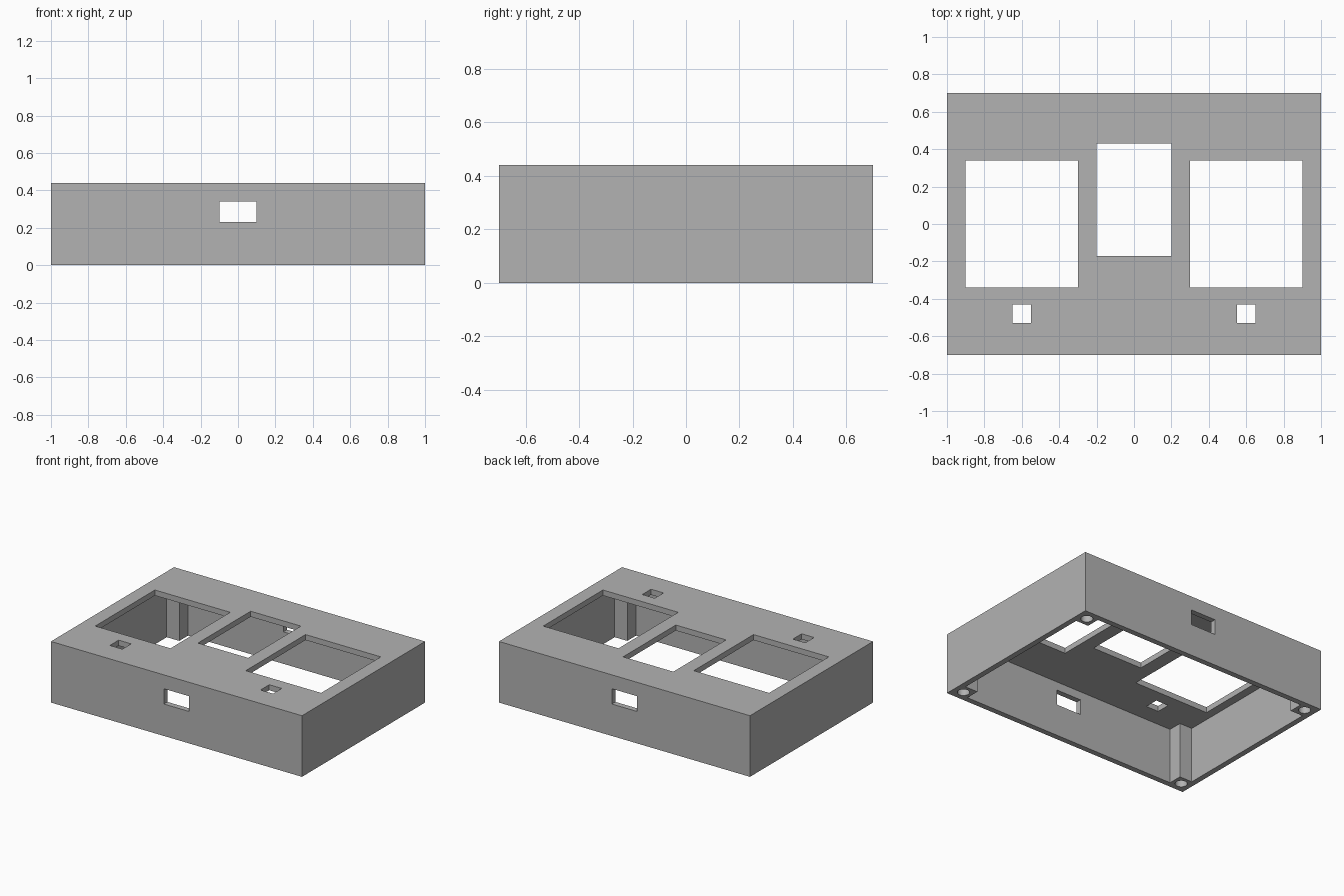
import bpy, bmesh
from mathutils import Matrix, Vector

old = bpy.data.objects.get("Cube")
if old:
    bpy.data.objects.remove(old, do_unlink=True)

W, D, H = 1.0, 0.7, 0.44      # half width, half depth, height
WALL, POST = 0.04, 0.14       # wall thickness, corner post reach
OVER = 0.1                    # cutter overshoot

grey = bpy.data.materials.new("plain grey")
grey.use_nodes = True
colour = (0.45, 0.45, 0.45, 1)
grey.diffuse_color = colour
grey.node_tree.nodes["Principled BSDF"].inputs["Base Color"].default_value = colour


def make_object(name, bm):
    bmesh.ops.recalc_face_normals(bm, faces=bm.faces)
    mesh = bpy.data.meshes.new(name)
    bm.to_mesh(mesh)
    bm.free()
    mesh.materials.append(grey)
    obj = bpy.data.objects.new(name, mesh)
    bpy.context.collection.objects.link(obj)
    return obj


def box(name, x, y, z):
    """Box from (low, high) ranges on each axis."""
    lo, hi = (Vector(c) for c in zip(x, y, z))
    bm = bmesh.new()
    bmesh.ops.create_cube(bm, size=1, matrix=Matrix.Translation((lo + hi) / 2)
                          @ Matrix.Diagonal((*(hi - lo), 1)))
    return make_object(name, bm)


def prism(name, points, z0, z1):
    bm = bmesh.new()
    face = bm.faces.new([bm.verts.new((x, y, z0)) for x, y in points])
    new = bmesh.ops.extrude_face_region(bm, geom=[face])["geom"]
    verts = [v for v in new if isinstance(v, bmesh.types.BMVert)]
    bmesh.ops.translate(bm, verts=verts, vec=(0, 0, z1 - z0))
    return make_object(name, bm)


def cylinder(name, x, y, radius, z0, z1):
    bm = bmesh.new()
    bmesh.ops.create_cone(bm, cap_ends=True, segments=32, radius1=radius,
                          radius2=radius, depth=z1 - z0,
                          matrix=Matrix.Translation((x, y, (z0 + z1) / 2)))
    return make_object(name, bm)


# Solid case block
case = box("enclosure_case", (-W, W), (-D, D), (0, H))

# Cavity open at the bottom, notched at the corners to leave the screw posts
ix, iy, px, py = W - WALL, D - WALL, W - POST, D - POST
cavity = [(ix, -py), (ix, py), (px, py), (px, iy), (-px, iy), (-px, py),
          (-ix, py), (-ix, -py), (-px, -py), (-px, -iy), (px, -iy), (px, -py)]
cutters = [prism("cavity_cutter", cavity, -OVER, H - WALL)]

# Top openings: centre window, then side windows and small button holes
top = (H - WALL - 0.02, H + OVER)
cutters.append(box("centre_window_cutter", (-0.2, 0.2), (-0.17, 0.43), top))
for s in (-1, 1):
    cutters.append(box("side_window_cutter", sorted((s * 0.3, s * 0.9)), (-0.34, 0.34), top))
    cutters.append(box("button_hole_cutter", sorted((s * 0.55, s * 0.65)), (-0.53, -0.43), top))

# Cable slot through front and back walls
cutters.append(box("cable_slot_cutter", (-0.1, 0.1), (-D - OVER, D + OVER), (0.23, 0.34)))

# Blind screw holes in the posts
for sx in (-1, 1):
    for sy in (-1, 1):
        cutters.append(cylinder("screw_hole_cutter", sx * (W - 0.076),
                                sy * (D - 0.076), 0.04, -OVER, 0.36))

for cutter in cutters:
    cutter.hide_render = True
    mod = case.modifiers.new(cutter.name, "BOOLEAN")
    mod.operation, mod.solver, mod.object = "DIFFERENCE", "EXACT", cutter

# Bake the cuts and discard the cutters
bpy.context.view_layer.update()
baked = bpy.data.meshes.new_from_object(
    case.evaluated_get(bpy.context.evaluated_depsgraph_get()))
case.modifiers.clear()
case.data = baked
for cutter in cutters:
    bpy.data.objects.remove(cutter, do_unlink=True)

# Smooth the round holes, keep the edges crisp
bpy.ops.object.select_all(action="DESELECT")
case.select_set(True)
bpy.context.view_layer.objects.active = case
bpy.ops.object.shade_smooth_by_angle(angle=0.5)
